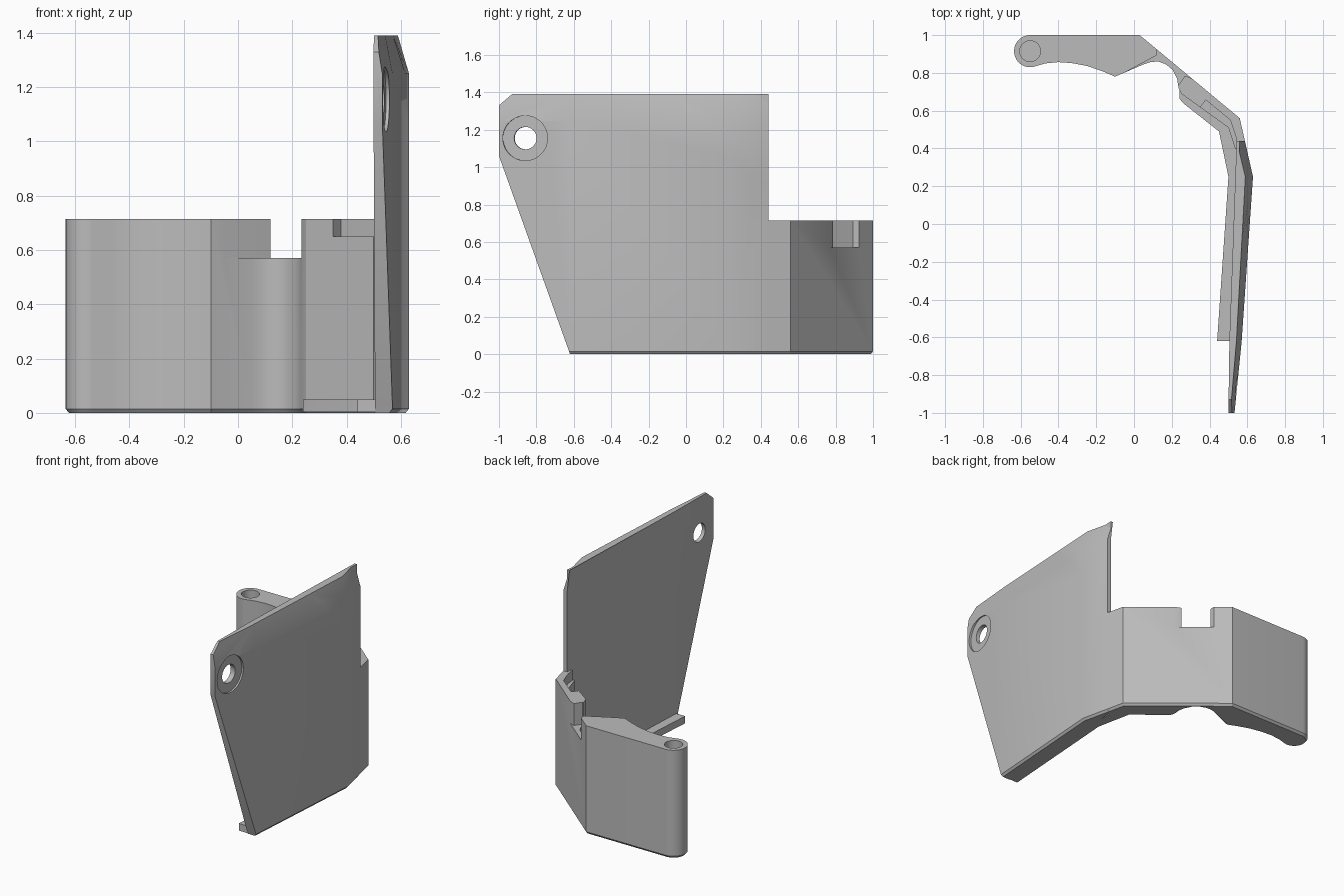
import bpy, bmesh, math
from mathutils import Vector

cube = bpy.data.objects.get("Cube")
if cube:
    bpy.data.objects.remove(cube, do_unlink=True)

grey = bpy.data.materials.new("plain grey")
grey.use_nodes = True
grey.diffuse_color = (0.5, 0.5, 0.5, 1)
grey.node_tree.nodes["Principled BSDF"].inputs["Base Color"].default_value = (0.5, 0.5, 0.5, 1)


def loft(name, rings):
    """Solid through matching closed rings of 3D points."""
    bm = bmesh.new()
    loops = [[bm.verts.new(p) for p in ring] for ring in rings]
    n = len(loops[0])
    for a, b in zip(loops, loops[1:]):
        for i in range(n):
            j = (i + 1) % n
            bm.faces.new((a[i], a[j], b[j], b[i]))
    bm.faces.new(loops[0][::-1])
    bm.faces.new(loops[-1])
    bmesh.ops.recalc_face_normals(bm, faces=bm.faces)
    mesh = bpy.data.meshes.new(name)
    bm.to_mesh(mesh)
    bm.free()
    mesh.materials.append(grey)
    obj = bpy.data.objects.new(name, mesh)
    bpy.context.collection.objects.link(obj)
    return obj


def at_z(pts, z):
    return [(x, y, z) for x, y in pts]


def prism(name, pts, z0, z1):
    return loft(name, [at_z(pts, z0), at_z(pts, z1)])


def inset(pts, d):
    """Move a counter-clockwise outline inward by d."""
    out = []
    for i, p in enumerate(pts):
        p = Vector(p)
        a = (p - Vector(pts[i - 1])).normalized()
        b = (Vector(pts[(i + 1) % len(pts)]) - p).normalized()
        na, nb = Vector((-a.y, a.x)), Vector((-b.y, b.x))
        out.append(tuple(p + (na + nb) * d / (1 + na.dot(nb))))
    return out


def cylinder(name, radius, depth, location, rotation=(0, 0, 0)):
    bpy.ops.mesh.primitive_cylinder_add(vertices=48, radius=radius, depth=depth,
                                        location=location, rotation=rotation)
    obj = bpy.context.object
    obj.name = name
    return obj


def boolean(obj, cutter, operation="DIFFERENCE"):
    cutter.hide_render = True
    mod = obj.modifiers.new("cut", "BOOLEAN")
    mod.operation, mod.solver, mod.object = operation, "EXACT", cutter
    bpy.context.view_layer.objects.active = obj
    bpy.ops.object.modifier_apply(modifier=mod.name)
    bpy.data.objects.remove(cutter, do_unlink=True)


# Rear arm and corner wall, with the rounded barrel at its free end
pin = (-0.55, 0.915)
barrel = [(pin[0] + 0.085 * math.cos(math.radians(a)), pin[1] + 0.085 * math.sin(math.radians(a)))
          for a in range(90, 281, 10)]
inner_curve = [(-0.47, 0.85), (-0.4, 0.857), (-0.33, 0.852), (-0.25, 0.837), (-0.17, 0.81),
               (-0.1, 0.78), (0.05, 0.845), (0.09, 0.858), (0.13, 0.86), (0.17, 0.845),
               (0.205, 0.815), (0.228, 0.77), (0.236, 0.72), (0.25, 0.69)]
corner = [(0.5, 0.51), (0.535, 0.4), (0.596, 0.4), (0.56, 0.56), (0.03, 1.0)]
outline = barrel + inner_curve + corner
arm = loft("rear_arm", [at_z(inset(outline, 0.012), 0), at_z(outline, 0.015), at_z(outline, 0.715)])

# Notch in the top edge, ledge behind the corner wall, blind hole in the barrel
boolean(arm, prism("notch_cutter", [(-0.1, 0.775), (0.1, 0.7), (0.24, 0.74), (0.27, 0.785),
                                    (0.31, 0.768), (0.4, 0.95), (0.12, 1.05), (0.12, 0.893)], 0.57, 0.9))
boolean(arm, prism("ledge_cutter", [(0.33, 0.59), (0.42, 0.38), (0.55, 0.38), (0.54, 0.46),
                                    (0.51, 0.55), (0.38, 0.657)], 0.65, 0.9))
boolean(arm, cylinder("pin_hole_cutter", 0.055, 1.0, (*pin, 0.715)))

# Tall side plate: plan outline with a sloped upper band, trimmed to its side profile
outer = [(0.527, -1.05), (0.57, -0.62), (0.63, 0.25), (0.587, 0.44)]
inner = [(0.56, 0.44), (0.545, 0.2), (0.53, -0.08), (0.505, -0.62), (0.499, -1.05)]
foot = [(x - 0.012, y) for x, y in outer]
crown = [(x - 0.022 - 0.015 * (y + 1), y) for x, y in outer]
plate = loft("side_plate", [at_z(foot + inner, 0), at_z(outer + inner, 0.015),
                            at_z(outer + inner, 1.25), at_z(crown + inner, 1.39)])
profile = [(-0.584, -0.1), (0.6, -0.1), (0.6, 0.93), (0.37, 0.93), (-0.139, 1.45),
           (-0.86, 1.45), (-1.0, 1.33), (-1.0, 1.06)]
boolean(plate, loft("profile_cutter", [[(x, y, z) for y, z in profile] for x in (0.2, 0.9)]),
        "INTERSECT")

# Through hole and shallow round recess near the front upper corner
tilt = -math.atan(0.105)
normal = Vector((math.cos(tilt), math.sin(tilt), 0))
centre = Vector((0.545, -0.86, 1.155))
turn = (0, math.pi / 2, tilt)
boolean(plate, cylinder("recess_cutter", 0.12, 0.2, centre + normal * 0.088, turn))
boolean(plate, cylinder("hole_cutter", 0.06, 0.4, centre, turn))

# Low flange running along the inside of the foot
flange = prism("bottom_flange", [(0.44, -0.62), (0.515, -0.62), (0.56, 0.25), (0.53, 0.52),
                                 (0.34, 0.69), (0.24, 0.71), (0.24, 0.665), (0.26, 0.64),
                                 (0.45, 0.49), (0.5, 0.25)], 0.003, 0.05)

# Smooth the curved faces, keep the hard edges
for obj in (arm, plate, flange):
    bpy.ops.object.select_all(action="DESELECT")
    obj.select_set(True)
    bpy.context.view_layer.objects.active = obj
    bpy.ops.object.shade_smooth_by_angle(angle=math.radians(25))
